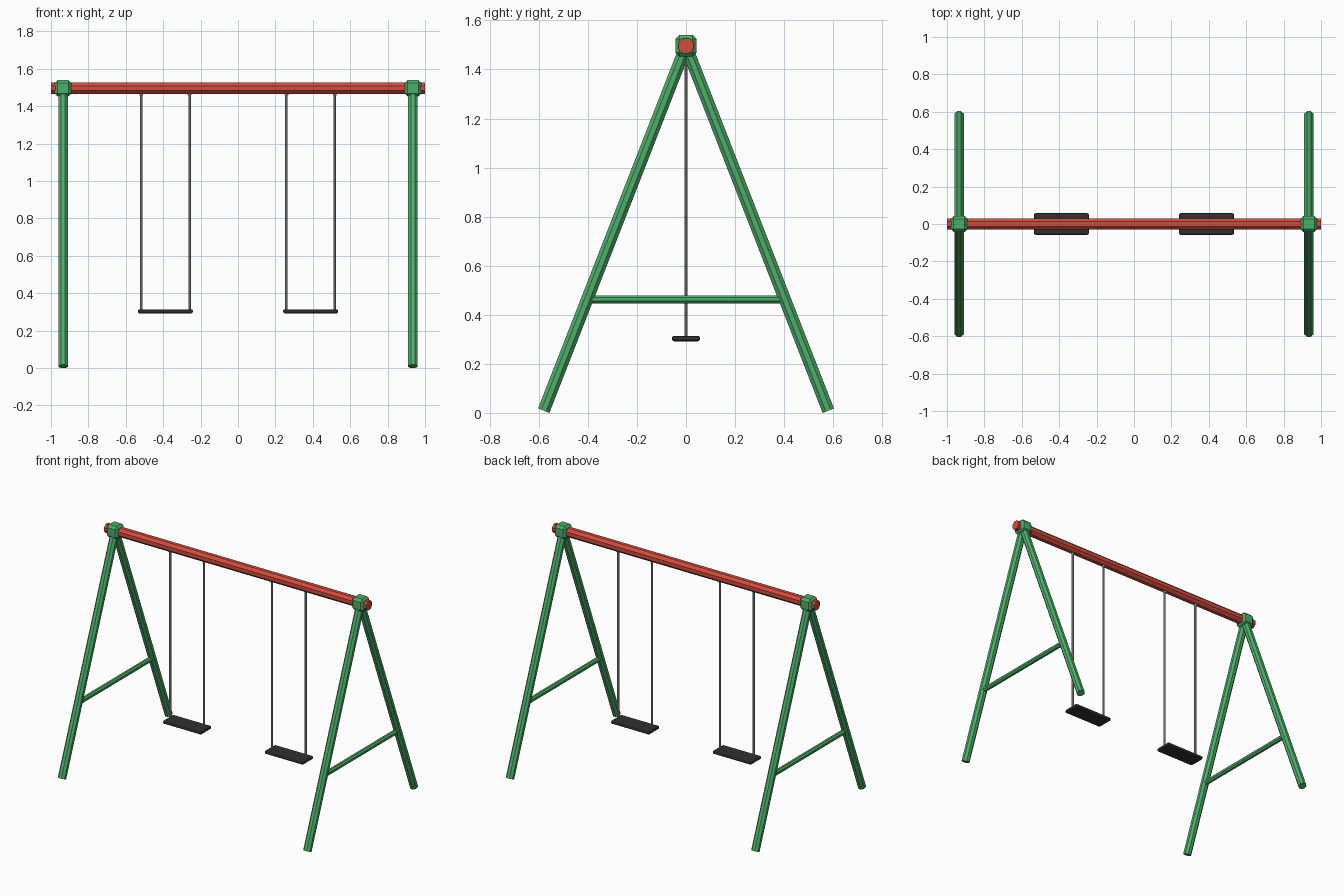
import bpy
import math
from mathutils import Matrix, Vector

if "Cube" in bpy.data.objects:
    bpy.data.objects.remove(bpy.data.objects["Cube"], do_unlink=True)


def make_material(name, rgb):
    mat = bpy.data.materials.new(name)
    mat.use_nodes = True
    mat.diffuse_color = (*rgb, 1)
    mat.node_tree.nodes["Principled BSDF"].inputs["Base Color"].default_value = (*rgb, 1)
    return mat


green = make_material("frame green", (0.08, 0.42, 0.15))
red = make_material("beam red", (0.64, 0.075, 0.05))
steel = make_material("steel grey", (0.40, 0.40, 0.42))
rubber = make_material("seat black", (0.03, 0.03, 0.032))


def finish(name, mat):
    obj = bpy.context.object
    obj.name = name
    obj.data.materials.append(mat)
    return obj


def tube(name, start, end, radius, sides, mat):
    """Straight bar between two points, with flat sides facing the main directions."""
    start, end = Vector(start), Vector(end)
    axis = end - start
    bpy.ops.mesh.primitive_cylinder_add(vertices=sides, radius=radius, depth=axis.length)
    obj = finish(name, mat)
    turn = axis.to_track_quat("Z", "Y").to_matrix().to_4x4()
    obj.data.transform(turn @ Matrix.Rotation(math.pi / sides, 4, "Z"))
    obj.location = (start + end) / 2


def block(name, centre, size, bevel, segments, mat):
    bpy.ops.mesh.primitive_cube_add(size=1, location=centre)
    obj = finish(name, mat)
    obj.data.transform(Matrix.Diagonal((*size, 1)))
    mod = obj.modifiers.new("rounded edges", "BEVEL")
    mod.width = bevel
    mod.segments = segments


TOP = 1.496
FRAME_X = 0.935

# Top beam
tube("top_beam", (-1, 0, TOP), (1, 0, TOP), 0.033, 8, red)

for side, s in (("right", -1), ("left", 1)):
    x = s * FRAME_X

    # A-shaped end frame
    block(side + "_joint", (x, 0, TOP), (0.09, 0.087, 0.087), 0.016, 1, green)
    for end, e in (("front", -1), ("back", 1)):
        tube(f"{side}_{end}_leg", (x, e * 0.58, 0.009), (x, 0, TOP), 0.027, 8, green)
    tube(side + "_brace", (x, -0.40, 0.463), (x, 0.40, 0.463), 0.0175, 8, green)

    # Hanging seat
    seat_x = s * 0.388
    block(side + "_seat", (seat_x, 0, 0.303), (0.294, 0.116, 0.022), 0.009, 2, rubber)
    for label, d in (("inner", -s), ("outer", s)):
        rope_x = seat_x + d * 0.129
        tube(f"{side}_{label}_rope", (rope_x, 0, 0.305), (rope_x, 0, 1.475), 0.007, 8, steel)
        bpy.ops.mesh.primitive_uv_sphere_add(segments=10, ring_count=6, radius=0.011,
                                             location=(rope_x, 0, 1.464))
        finish(f"{side}_{label}_hanger", steel)
        bpy.ops.object.shade_smooth_by_angle()
